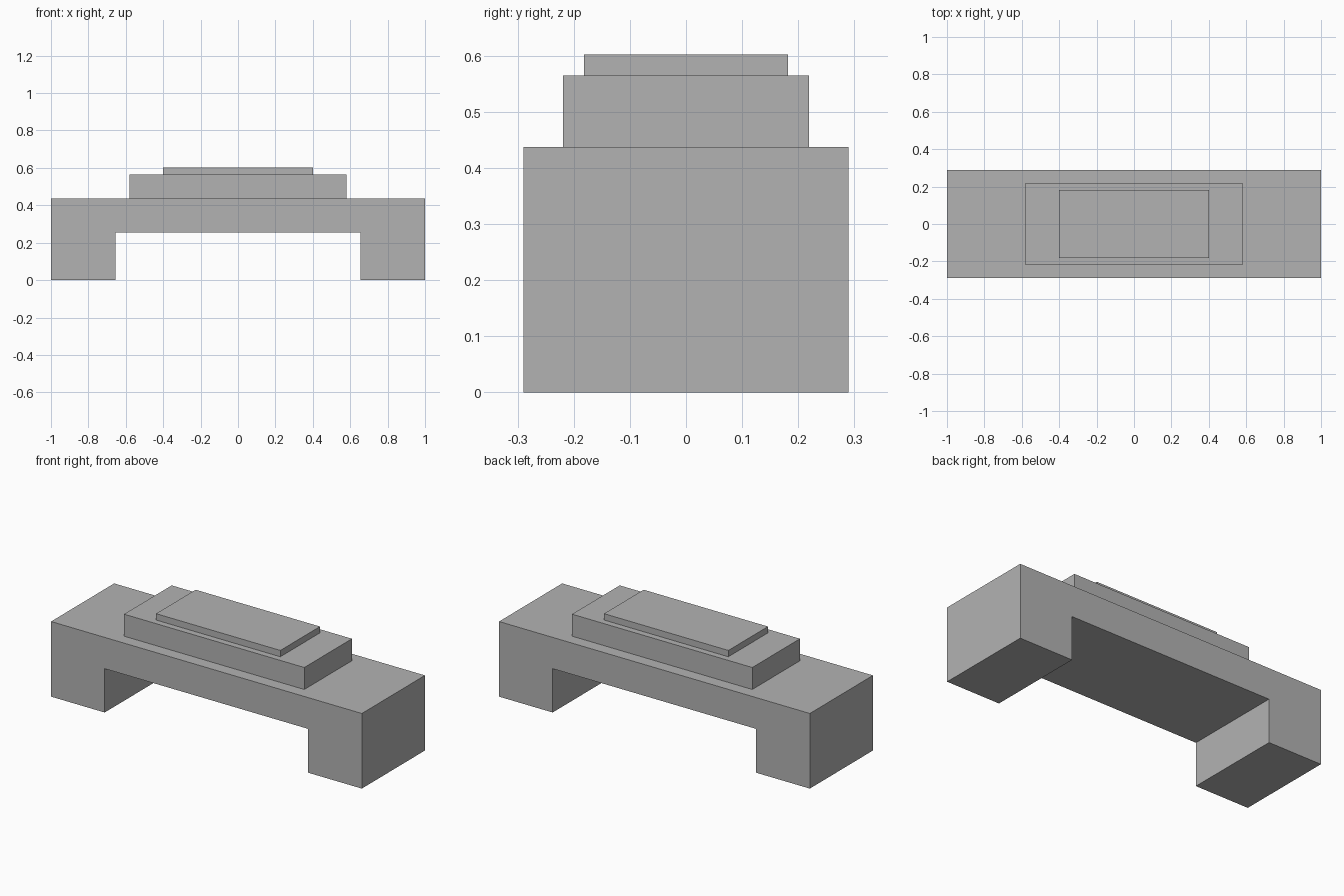
import bpy
import bmesh

default_cube = bpy.data.objects.get("Cube")
if default_cube:
    bpy.data.objects.remove(default_cube, do_unlink=True)

# Single plain material
grey = bpy.data.materials.new("light grey")
grey.use_nodes = True
colour = (0.45, 0.45, 0.45, 1)
grey.diffuse_color = colour
grey.node_tree.nodes["Principled BSDF"].inputs["Base Color"].default_value = colour


def extrude_profile(name, outline, half_depth):
    """Extrude an x-z outline along y, centred on y = 0."""
    bm = bmesh.new()
    face = bm.faces.new([bm.verts.new((x, -half_depth, z)) for x, z in outline])
    result = bmesh.ops.extrude_face_region(bm, geom=[face])
    back = [v for v in result["geom"] if isinstance(v, bmesh.types.BMVert)]
    bmesh.ops.translate(bm, verts=back, vec=(0, 2 * half_depth, 0))
    bmesh.ops.recalc_face_normals(bm, faces=bm.faces)
    mesh = bpy.data.meshes.new(name)
    bm.to_mesh(mesh)
    bm.free()
    mesh.materials.append(grey)
    obj = bpy.data.objects.new(name, mesh)
    bpy.context.collection.objects.link(obj)
    return obj


def slab(name, half_width, half_depth, bottom, top):
    outline = [(-half_width, bottom), (half_width, bottom),
               (half_width, top), (-half_width, top)]
    return extrude_profile(name, outline, half_depth)


# Bridge-shaped base: two legs joined by a deck, mirrored profile
right_half = [(-1, 0.437), (-1, 0), (-0.655, 0), (-0.655, 0.255)]
left_half = [(-x, z) for x, z in reversed(right_half)]
extrude_profile("bridge_base", right_half + left_half, 0.29)

# Stepped slabs on the deck
slab("middle_step", 0.58, 0.219, 0.437, 0.565)
slab("top_plate", 0.40, 0.182, 0.565, 0.602)
